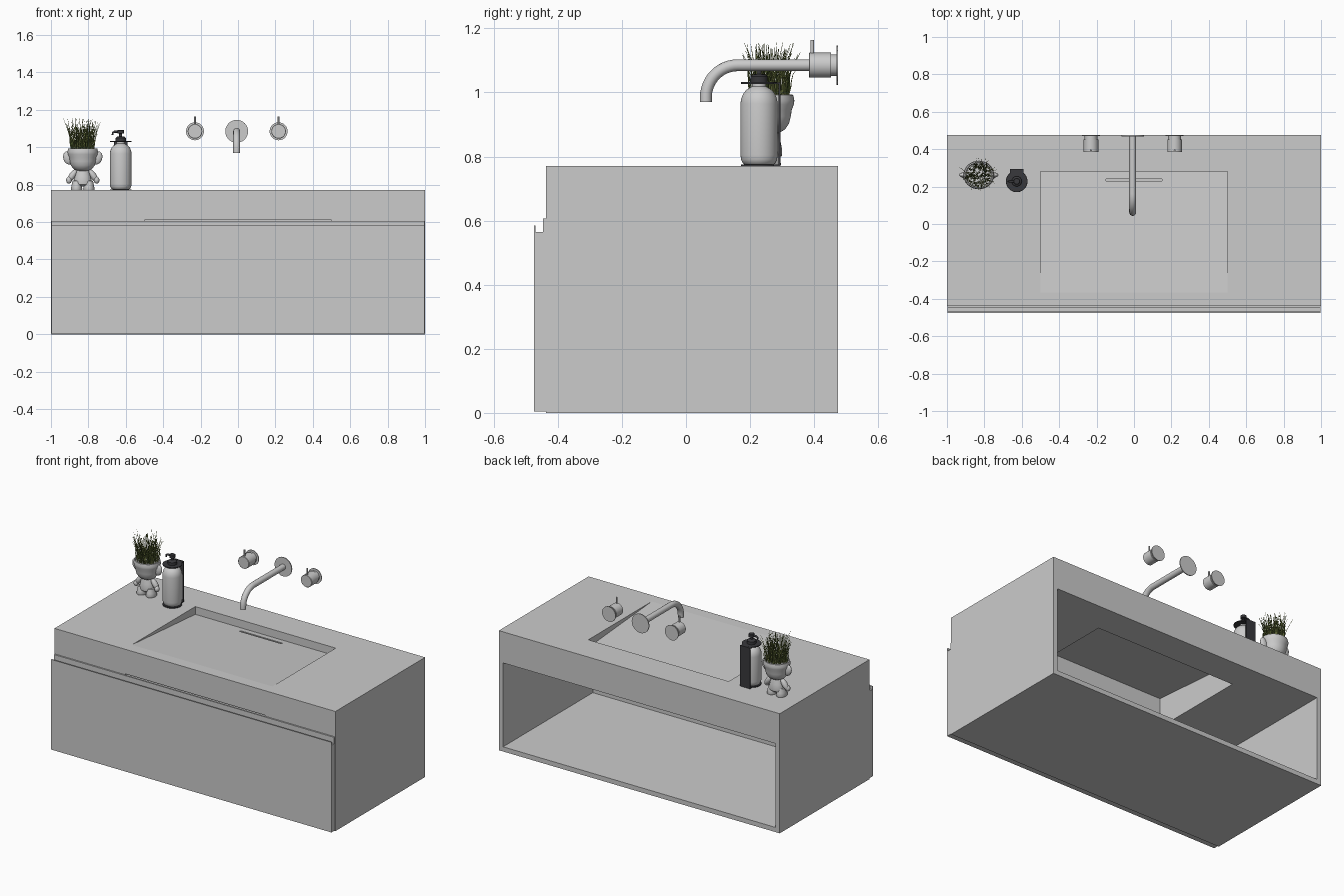
import bpy, bmesh, math, random
from mathutils import Vector, Matrix

if "Cube" in bpy.data.objects:
    bpy.data.objects.remove(bpy.data.objects["Cube"])

random.seed(4)
PI = math.pi


def material(name, rgb):
    m = bpy.data.materials.new(name)
    m.diffuse_color = (*rgb, 1)
    m.use_nodes = True
    m.node_tree.nodes["Principled BSDF"].inputs["Base Color"].default_value = m.diffuse_color
    return m


DARK = material("dark_metal", (0.04, 0.04, 0.045))
GREEN = [material("grass_dark", (0.09, 0.13, 0.03)), material("grass_light", (0.24, 0.28, 0.08))]


def finish(bm, name, mat=None, smooth=False):
    bmesh.ops.recalc_face_normals(bm, faces=bm.faces)
    me = bpy.data.meshes.new(name)
    bm.to_mesh(me)
    bm.free()
    ob = bpy.data.objects.new(name, me)
    bpy.context.collection.objects.link(ob)
    if mat:
        me.materials.append(mat)
    if smooth:
        bpy.ops.object.select_all(action='DESELECT')
        ob.select_set(True)
        bpy.context.view_layer.objects.active = ob
        bpy.ops.object.shade_smooth_by_angle(angle=math.radians(40))
    return ob


def extrude_yz(name, profile, x0, x1):
    """Extrude a closed (y, z) outline along x."""
    bm = bmesh.new()
    face = bm.faces.new([bm.verts.new((x0, y, z)) for y, z in profile])
    geo = bmesh.ops.extrude_face_region(bm, geom=[face])["geom"]
    bmesh.ops.translate(bm, vec=(x1 - x0, 0, 0),
                        verts=[v for v in geo if isinstance(v, bmesh.types.BMVert)])
    return finish(bm, name)


def box(name, x, y, z, mat=None):
    ob = extrude_yz(name, [(y[0], z[0]), (y[1], z[0]), (y[1], z[1]), (y[0], z[1])], *x)
    if mat:
        ob.data.materials.append(mat)
    return ob


def lathe(name, profile, loc, axis='Z', scale=(1, 1, 1), mat=None, steps=40):
    """Spin an (r, h) profile; axis Y points the height towards +y."""
    bm = bmesh.new()
    vs = [bm.verts.new((r, 0, h)) for r, h in profile]
    es = [bm.edges.new(p) for p in zip(vs, vs[1:])]
    bmesh.ops.spin(bm, geom=vs + es, cent=(0, 0, 0), axis=(0, 0, 1), angle=2 * PI, steps=steps)
    bmesh.ops.remove_doubles(bm, verts=bm.verts, dist=1e-5)
    rot = {'Z': Matrix(), 'Y': Matrix.Rotation(-PI / 2, 4, 'X'),
           'X': Matrix.Rotation(PI / 2, 4, 'Y')}[axis]
    bm.transform(Matrix.Translation(loc) @ rot @ Matrix.Diagonal((*scale, 1)))
    return finish(bm, name, mat, True)


def disc(name, r, h0, h1, loc, axis='Z', mat=None):
    return lathe(name, [(0, h0), (r, h0), (r, h1), (0, h1)], loc, axis, mat=mat)


def ellipsoid(name, loc, size, tilt=0):
    bm = bmesh.new()
    bmesh.ops.create_uvsphere(bm, u_segments=24, v_segments=16, radius=1)
    bm.transform(Matrix.Translation(loc) @ Matrix.Rotation(tilt, 4, 'Y') @ Matrix.Diagonal((*size, 1)))
    return finish(bm, name, None, True)


def cut(ob, *cutters):
    bpy.context.view_layer.objects.active = ob
    for c in cutters:
        c.hide_render = True
        m = ob.modifiers.new("cut", 'BOOLEAN')
        m.operation, m.object, m.solver = 'DIFFERENCE', c, 'EXACT'
        bpy.ops.object.modifier_apply(modifier=m.name)
        bpy.data.objects.remove(c)


def tube(name, paths, depth, mats=(), res=6, smooth=True):
    """Poly curves with round section; each point is (position, radius factor)."""
    cu = bpy.data.curves.new(name, 'CURVE')
    cu.dimensions, cu.bevel_depth, cu.bevel_resolution, cu.use_fill_caps = '3D', depth, res, True
    for m in mats:
        cu.materials.append(m)
    for path in paths:
        s = cu.splines.new('POLY')
        s.points.add(len(path) - 1)
        s.use_smooth = smooth
        s.material_index = random.randrange(len(mats)) if mats else 0
        for p, (co, r) in zip(s.points, path):
            p.co, p.radius = (*co, 1), r
    ob = bpy.data.objects.new(name, cu)
    bpy.context.collection.objects.link(ob)
    return ob


# Cabinet: open back, hole under the basin, finger slot in front
cabinet = box("cabinet", (-1, 1), (-0.4375, 0.475), (0, 0.77))
cut(cabinet,
    box("interior", (-0.97, 0.97), (-0.6, 0.6), (0.03, 0.57)),
    box("basin_hole", (-0.5, 0.5), (-0.365, 0.28), (0.5, 0.9)),
    box("slot", (-0.5, 0.5), (-0.6, -0.3), (0.6, 0.612)))

# Drawer front with grip groove along the top
extrude_yz("drawer_front", [(-0.475, 0.005), (-0.475, 0.585), (-0.469, 0.585), (-0.469, 0.565),
                            (-0.447, 0.565), (-0.447, 0.606), (-0.4375, 0.606), (-0.4375, 0.005)],
           -0.998, 0.998)

# Sloped basin floor with drain slit
floor = extrude_yz("basin_floor", [(-0.365, 0.77), (0.28, 0.72), (0.28, 0.71), (-0.365, 0.76)], -0.5, 0.5)
cut(floor, box("drain_slit", (-0.15, 0.15), (0.229, 0.241), (0.6, 0.9)))

# Wall spout
FX, FZ = -0.007, 1.085
arc = [((FX, 0.162 - 0.1 * math.sin(a), FZ - 0.1 + 0.1 * math.cos(a)), 1)
       for a in [i * PI / 24 for i in range(13)]]
tube("spout", [[((FX, 0.472, FZ), 1)] + arc + [((FX, 0.062, 0.97), 1)]], 0.0185)
disc("spout_flange", 0.061, 0.469, 0.475, (FX, 0, FZ), 'Y')

# Valve handles
for side, hx in (("left", FX - 0.223), ("right", FX + 0.224)):
    lathe(side + "_handle", [(0, 0.384), (0.037, 0.384), (0.039, 0.386), (0.039, 0.453),
                             (0.034, 0.453), (0.034, 0.47), (0.048, 0.47), (0.048, 0.475), (0, 0.475)],
          (hx, 0, FZ), 'Y')
    disc(side + "_lever", 0.005, 0.03, 0.079, (hx, 0.394, FZ))

# Soap bottle
BX, BY = -0.627, 0.228
lathe("soap_bottle", [(0, 0.774), (0.043, 0.774), (0.05, 0.778), (0.056, 0.79), (0.058, 0.805),
                      (0.058, 0.965), (0.056, 0.98), (0.05, 0.995), (0.04, 1.008), (0.028, 1.015),
                      (0.022, 1.019), (0.022, 1.035), (0, 1.035)], (BX, BY, 0))
lathe("pump_collar", [(0, 1.03), (0.027, 1.03), (0.027, 1.05), (0.02, 1.056), (0.008, 1.058),
                      (0.008, 1.072), (0.018, 1.074), (0.018, 1.09), (0.015, 1.093), (0, 1.093)],
      (BX, BY, 0), mat=DARK)
tube("pump_nozzle", [[((BX, BY, 1.084), 1), ((BX - 0.032, BY, 1.083), 0.9),
                      ((BX - 0.042, BY, 1.078), 0.8), ((BX - 0.044, BY, 1.066), 0.7)]], 0.007, [DARK])

# Bottle holder: back plate, neck plate, base plate
box("holder_back", (BX - 0.035, BX + 0.035), (0.289, 0.295), (0.77, 1.033), DARK)
for part, z in (("neck", 1.027), ("base", 0.77)):
    disc("holder_%s_disc" % part, 0.057, z, z + 0.005, (BX, BY, 0), mat=DARK)
    box("holder_%s_plate" % part, (BX - 0.035, BX + 0.035), (BY, 0.29), (z, z + 0.0045), DARK)

# Figurine planter
PX, PY = -0.83, 0.262
lathe("planter_head", [(0, 0.872), (0.03, 0.874), (0.05, 0.884), (0.064, 0.903), (0.07, 0.925),
                       (0.073, 0.945), (0.08, 0.962), (0.082, 0.975), (0.078, 0.992), (0.072, 0.994),
                       (0.068, 0.985), (0, 0.982)], (PX, PY, 0), scale=(1, 0.93, 1))
lathe("planter_body", [(0, 0.79), (0.03, 0.792), (0.046, 0.802), (0.048, 0.82), (0.042, 0.845),
                       (0.036, 0.865), (0.03, 0.885), (0, 0.887)], (PX, PY, 0), scale=(1, 0.8, 1))
for side, s in (("left", -1), ("right", 1)):
    ellipsoid("planter_ear_" + side, (PX + s * 0.078, PY, 0.943), (0.026, 0.014, 0.036), s * 0.3)
    ellipsoid("planter_arm_" + side, (PX + s * 0.056, PY, 0.848), (0.017, 0.018, 0.04), -s * 0.6)
    ellipsoid("planter_hand_" + side, (PX + s * 0.074, PY - 0.006, 0.824), (0.015, 0.016, 0.019))
    lathe("planter_leg_" + side, [(0, 0.77), (0.029, 0.77), (0.031, 0.776), (0.027, 0.795),
                                  (0.022, 0.82), (0, 0.826)], (PX + s * 0.033, PY - 0.004, 0), scale=(1, 1.25, 1))

# Grass: thin tapered blades bending outwards
blades = []
for i in range(150):
    a, r = random.uniform(0, 2 * PI), 0.066 * math.sqrt(random.random())
    base = Vector((PX + r * math.cos(a), PY + r * 0.93 * math.sin(a), 0.978))
    b = a + random.uniform(-1, 1)
    lean = Vector((math.cos(b), math.sin(b), 0)) * random.uniform(0, 0.045)
    h = random.uniform(0.09, 0.178)
    wob = Vector((random.uniform(-1, 1), random.uniform(-1, 1), 0)) * 0.009
    blades.append([(base + lean * t * t + wob * math.sin(t * 5) + Vector((0, 0, h * t)), 1.05 - 0.85 * t)
                   for t in (0, 0.2, 0.4, 0.6, 0.8, 1)])
tube("grass", blades, 0.0026, GREEN, 0)
